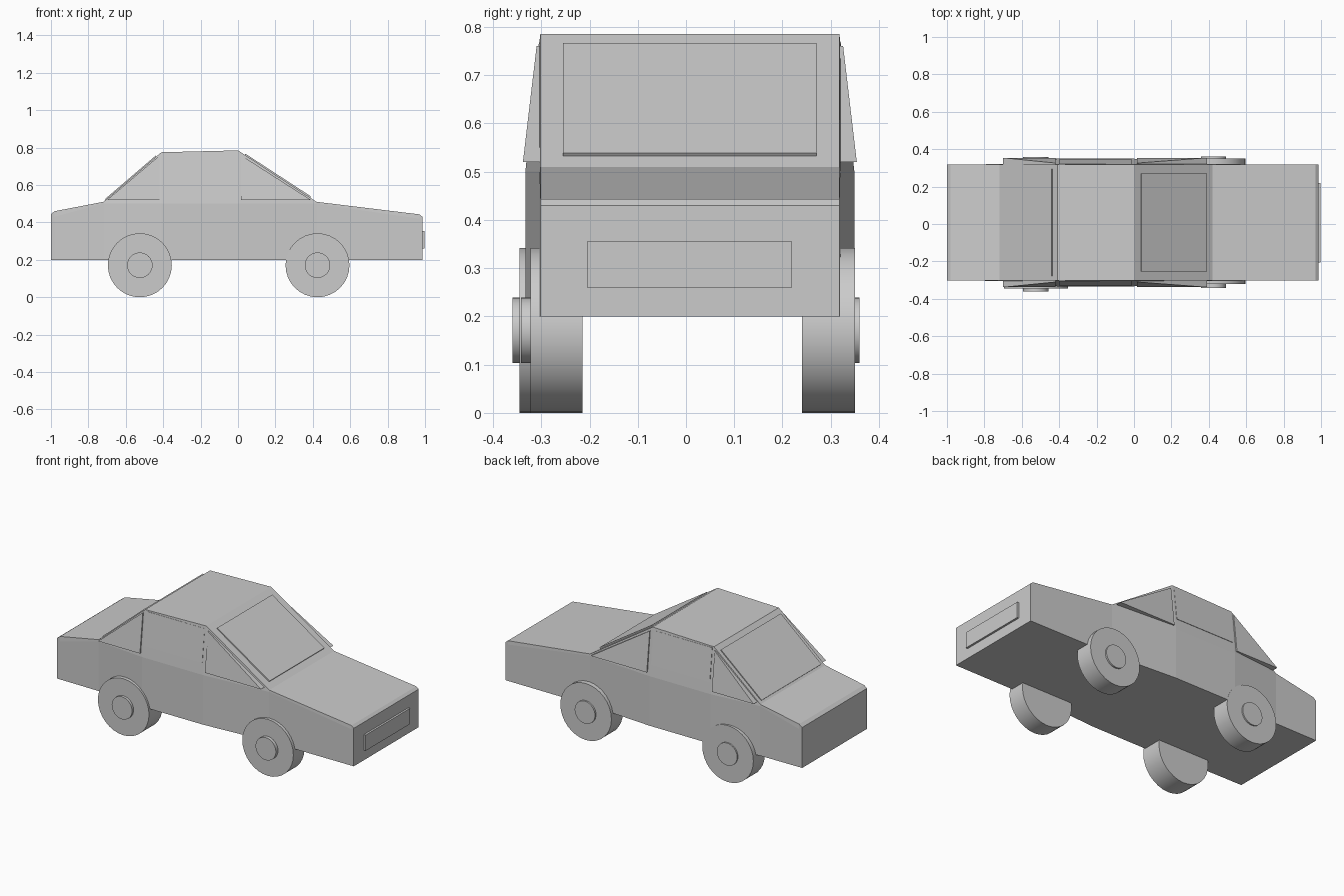
import bpy, bmesh, math
from mathutils import Vector

if "Cube" in bpy.data.objects:
    bpy.data.objects.remove(bpy.data.objects["Cube"])

CY = 0.008  # the car's centre line in y


def make_object(name, bm):
    bmesh.ops.recalc_face_normals(bm, faces=bm.faces)
    mesh = bpy.data.meshes.new(name)
    bm.to_mesh(mesh)
    bm.free()
    ob = bpy.data.objects.new(name, mesh)
    bpy.context.collection.objects.link(ob)
    return ob


def panel(name, points, inward):
    """Thin plate: a flat outline pushed back along the inward vector."""
    bm = bmesh.new()
    inward = Vector(inward)
    outer = [bm.verts.new(p) for p in points]
    inner = [bm.verts.new(Vector(p) + inward) for p in points]
    bm.faces.new(outer)
    bm.faces.new(inner[::-1])
    for i in range(len(points)):
        j = (i + 1) % len(points)
        bm.faces.new((outer[i], inner[i], inner[j], outer[j]))
    return make_object(name, bm)


def cylinder(name, x, z, radius, y0, y1):
    bpy.ops.mesh.primitive_cylinder_add(
        vertices=32, radius=radius, depth=abs(y1 - y0),
        location=(x, (y0 + y1) / 2, z), rotation=(math.pi / 2, 0, 0))
    bpy.context.object.name = name
    bpy.ops.object.shade_smooth_by_angle(angle=math.radians(35))


# Body: cross-sections along x, as (x, top z, belt z, belt half width)
stations = [(-1.0, 0.445, 0.42, 0.31), (-0.98, 0.46, 0.43, 0.31),
            (-0.72, 0.51, 0.50, 0.312), (-0.41, 0.775, 0.50, 0.341),
            (0.0, 0.785, 0.50, 0.341), (0.42, 0.51, 0.50, 0.312),
            (0.97, 0.443, 0.42, 0.31), (0.986, 0.43, 0.41, 0.31)]
bm = bmesh.new()
rings = []
for x, top, belt, w in stations:
    section = [(-w, 0.2), (-w, belt), (-0.31, top), (0.31, top), (w, belt), (w, 0.2)]
    rings.append([bm.verts.new((x, CY + y, z)) for y, z in section])
for a, b in zip(rings, rings[1:]):
    for i in range(6):
        j = (i + 1) % 6
        bm.faces.new((a[i], a[j], b[j], b[i]))
bm.faces.new(rings[0])
bm.faces.new(rings[-1][::-1])
make_object("car_body", bm)

# Windscreen and rear window, lying on the sloping glass
panel("windscreen", [(0.39, -0.255, 0.539), (0.39, 0.27, 0.539),
                     (0.04, 0.27, 0.767), (0.04, -0.255, 0.767)], (-0.012, 0, -0.018))
panel("rear_window", [(-0.712, -0.278, 0.524), (-0.712, 0.294, 0.524),
                      (-0.44, 0.294, 0.757), (-0.44, -0.278, 0.757)], (0.013, 0, -0.015))

# Front grille
panel("grille", [(0.998, -0.205, 0.26), (0.998, 0.22, 0.26),
                 (0.998, 0.22, 0.355), (0.998, -0.205, 0.355)], (-0.03, 0, 0))

# Side windows, leaning inward toward the roof
windows = {
    "rear_quarter_window": [(-0.70, 0.52), (-0.42, 0.52), (-0.42, 0.757)],
    "door_window": [(-0.40, 0.57), (-0.01, 0.57), (-0.01, 0.768), (-0.40, 0.768)],
    "front_quarter_window": [(0.015, 0.52), (0.39, 0.52), (0.015, 0.76)],
}
for side, s in (("right", -1), ("left", 1)):
    for name, outline in windows.items():
        bulge = 0.342 if name == "door_window" else 0.346
        pts = [(x, CY + s * (bulge - 0.118 * (z - 0.52)), z) for x, z in outline]
        panel(f"{side}_{name}", pts, (0, -s * 0.035, 0))

# Wheels and hubs: inner, outer and hub faces in y
for name, x, inner, outer, hub in (
        ("front_right", 0.425, -0.215, -0.322, -0.342),
        ("rear_right", -0.525, -0.215, -0.345, -0.36),
        ("front_left", 0.425, 0.24, 0.35, 0.36),
        ("rear_left", -0.525, 0.24, 0.35, 0.358)):
    cylinder(name + "_wheel", x, 0.171, 0.171, inner, outer)
    cylinder(name + "_hub", x, 0.171, 0.068, inner, hub)
